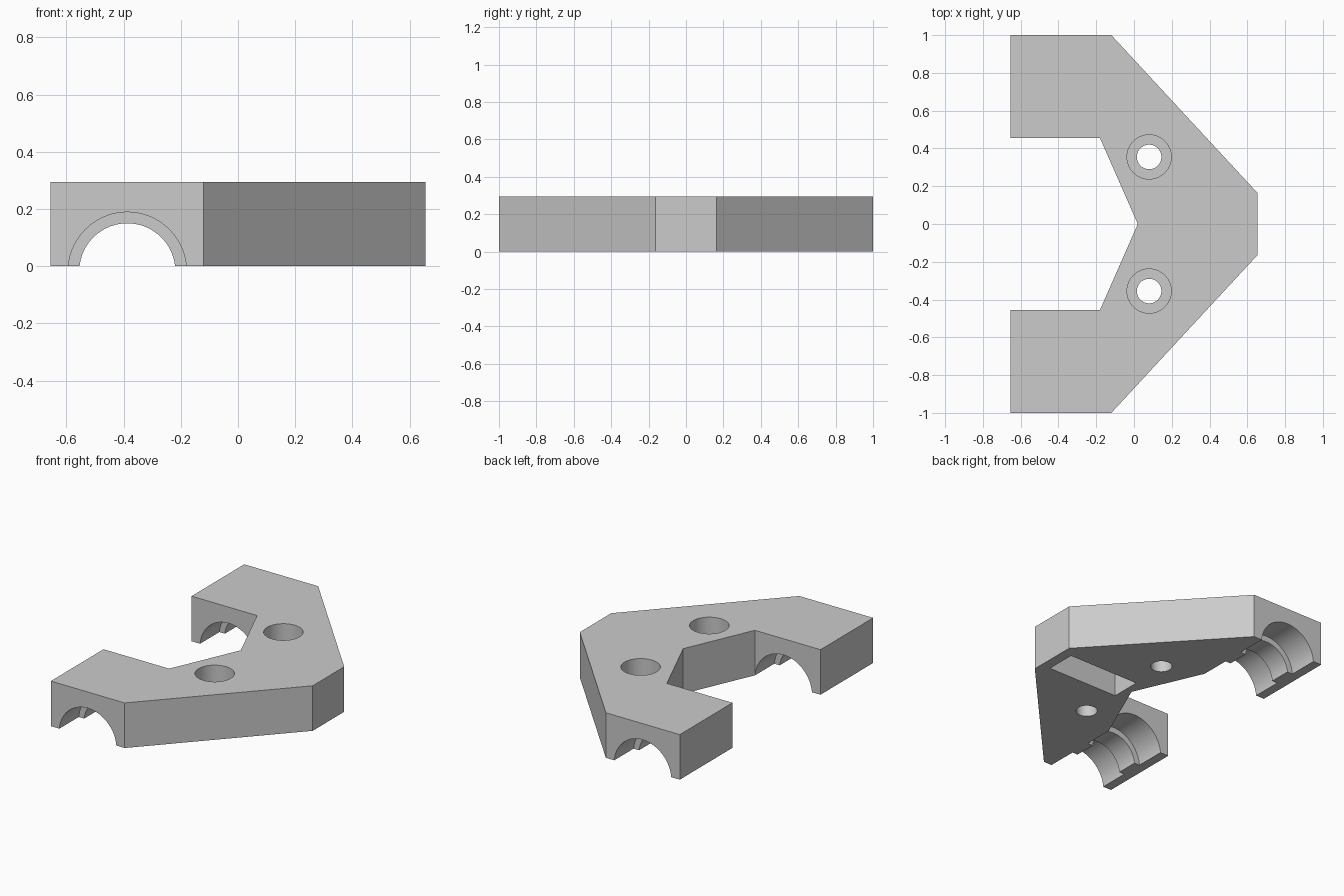
import bpy, bmesh, math
from mathutils import Matrix

if "Cube" in bpy.data.objects:
    bpy.data.objects.remove(bpy.data.objects["Cube"])

H = 0.295

mat = bpy.data.materials.new("light grey")
mat.diffuse_color = (0.6, 0.6, 0.6, 1)
mat.use_nodes = True
mat.node_tree.nodes["Principled BSDF"].inputs["Base Color"].default_value = mat.diffuse_color


def finish(name, bm):
    bmesh.ops.recalc_face_normals(bm, faces=bm.faces)
    me = bpy.data.meshes.new(name)
    bm.to_mesh(me)
    bm.free()
    ob = bpy.data.objects.new(name, me)
    bpy.context.collection.objects.link(ob)
    me.materials.append(mat)
    return ob


def prism(name, outline, z0, z1):
    bm = bmesh.new()
    face = bm.faces.new([bm.verts.new((x, y, z0)) for x, y in outline])
    ext = bmesh.ops.extrude_face_region(bm, geom=[face])
    verts = [g for g in ext["geom"] if isinstance(g, bmesh.types.BMVert)]
    bmesh.ops.translate(bm, verts=verts, vec=(0, 0, z1 - z0))
    return finish(name, bm)


def lathe(name, profile, matrix, n=72):
    """Stepped solid of revolution about local z, profile = (z, radius)."""
    bm = bmesh.new()
    rings = [[bm.verts.new((r * math.cos(2 * math.pi * i / n),
                            r * math.sin(2 * math.pi * i / n), z))
              for i in range(n)] for z, r in profile]
    for a, b in zip(rings, rings[1:]):
        for i in range(n):
            j = (i + 1) % n
            bm.faces.new((a[i], a[j], b[j], b[i]))
    bm.faces.new(rings[0])
    bm.faces.new(rings[-1])
    bm.transform(matrix)
    return finish(name, bm)


# Bracket body: half outline mirrored across y = 0
half = [(-0.655, 0.455), (-0.655, 1.0), (-0.12, 1.0), (0.655, 0.163)]
inner = [(-0.18, 0.455)]
outline = inner + half + [(x, -y) for x, y in reversed(half)] + [(-0.18, -0.455), (0.02, 0)]
body = prism("clamp_bracket", outline, 0, H)

cutters = []
for s, side in ((1, "back"), (-1, "front")):
    # Stepped half-round groove with a rib in the middle of each arm
    groove = [(0.40, 0.207), (0.655, 0.207), (0.655, 0.168),
              (0.80, 0.168), (0.80, 0.207), (1.05, 0.207)]
    m = Matrix.Translation((-0.387, 0, -0.018)) @ Matrix.Rotation(-s * math.pi / 2, 4, 'X')
    cutters.append(lathe(side + "_groove_cutter", groove, m))
    # Counterbored screw hole
    bore = [(-0.05, 0.065), (0.135, 0.065), (0.135, 0.117), (H + 0.05, 0.117)]
    cutters.append(lathe(side + "_screw_hole_cutter", bore,
                         Matrix.Translation((0.08, s * 0.355, 0)), 64))

# Rectangular pocket in the underside
cutters.append(prism("pocket_cutter",
                     [(0.067, -0.1), (0.586, -0.1), (0.586, 0.1), (0.067, 0.1)], -0.05, 0.2))

# Cut and clean up
bpy.context.view_layer.objects.active = body
body.select_set(True)
for c in cutters:
    c.hide_render = True
    mod = body.modifiers.new(c.name, 'BOOLEAN')
    mod.operation = 'DIFFERENCE'
    mod.solver = 'EXACT'
    mod.object = c
    bpy.ops.object.modifier_apply(modifier=mod.name)
for c in cutters:
    bpy.data.objects.remove(c, do_unlink=True)
bpy.ops.object.shade_smooth_by_angle(angle=math.radians(30))
